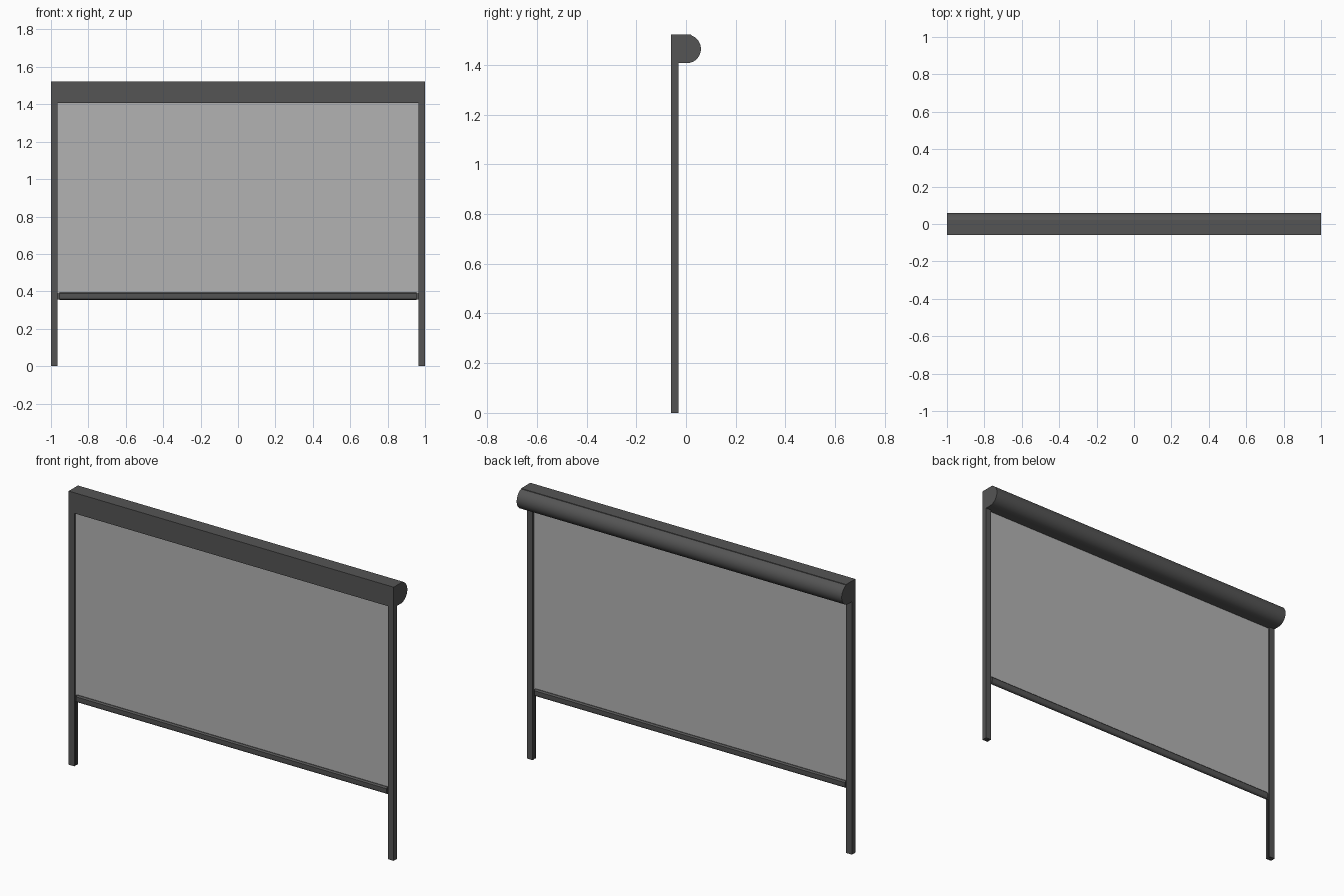
import bpy, bmesh, math

if "Cube" in bpy.data.objects:
    bpy.data.objects.remove(bpy.data.objects["Cube"])


def material(name, v):
    m = bpy.data.materials.new(name)
    m.diffuse_color = (v, v, v, 1)
    m.use_nodes = True
    m.node_tree.nodes["Principled BSDF"].inputs["Base Color"].default_value = m.diffuse_color
    return m


DARK = material("dark grey metal", 0.09)
CLOTH = material("grey fabric", 0.45)


def prism(name, pts, axis, lo, hi, mat, mirror=False, smooth=False):
    """Extrude a closed profile: (y, z) along x, or (x, y) along z."""
    bm = bmesh.new()
    place = (lambda p, t: (t, p[0], p[1])) if axis == "x" else (lambda p, t: (p[0], p[1], t))
    a = [bm.verts.new(place(p, lo)) for p in pts]
    b = [bm.verts.new(place(p, hi)) for p in pts]
    n = len(pts)
    bm.faces.new(a)
    bm.faces.new(b)
    for i in range(n):
        j = (i + 1) % n
        bm.faces.new((a[i], a[j], b[j], b[i]))
    bmesh.ops.recalc_face_normals(bm, faces=bm.faces)
    me = bpy.data.meshes.new(name)
    bm.to_mesh(me)
    bm.free()
    me.materials.append(mat)
    ob = bpy.data.objects.new(name, me)
    bpy.context.collection.objects.link(ob)
    if mirror:
        ob.modifiers.new("mirror", "MIRROR")
    if smooth:
        bpy.ops.object.select_all(action="DESELECT")
        ob.select_set(True)
        bpy.context.view_layer.objects.active = ob
        bpy.ops.object.shade_smooth_by_angle(angle=math.radians(20))
    return ob


def arc(cy, cz, r, a0, a1, n):
    return [(cy + r * math.cos(math.radians(a0 + (a1 - a0) * i / n)),
             cz + r * math.sin(math.radians(a0 + (a1 - a0) * i / n))) for i in range(n + 1)]


YC = -0.045  # centre plane of the screen

# Roller housing: flat front, lid with a small lip, half-round back
R, CY, CZ = 0.0575, 0.0025, 1.4645
housing = [(-0.06, 1.407), (-0.06, 1.522), (0.021, 1.522)]
housing += arc(CY, CZ, R, 71, -90, 24)
prism("roller_housing", housing, "x", -1, 1, DARK, smooth=True)

# Side guide rails: channels with a slot facing inward
s = 0.004
rail = [(0.965, -0.06), (1, -0.06), (1, -0.03), (0.965, -0.03),
        (0.965, YC + s), (0.985, YC + s), (0.985, YC - s), (0.965, YC - s)]
prism("guide_rail", rail, "z", 0, 1.41, DARK, mirror=True)

# Screen fabric running in the slots
t = 0.001
prism("screen_fabric", [(YC - t, 0.38), (YC + t, 0.38), (YC + t, 1.415), (YC - t, 1.415)],
      "x", -0.98, 0.98, CLOTH)

# Bottom bar: rounded underside, sloped shoulders at the top
w = 0.0125
bar = [(YC - 0.005, 0.395), (YC - w, 0.388)]
bar += arc(YC, 0.355 + w, w, 180, 360, 12)
bar += [(YC + w, 0.388), (YC + 0.005, 0.395)]
prism("bottom_bar", bar, "x", -0.955, 0.955, DARK, smooth=True)

# Thin end tabs sliding in the rails
c = 0.0035
prism("bar_end_tab", [(YC - c, 0.357), (YC + c, 0.357), (YC + c, 0.392), (YC - c, 0.392)],
      "x", 0.95, 0.98, DARK, mirror=True)
